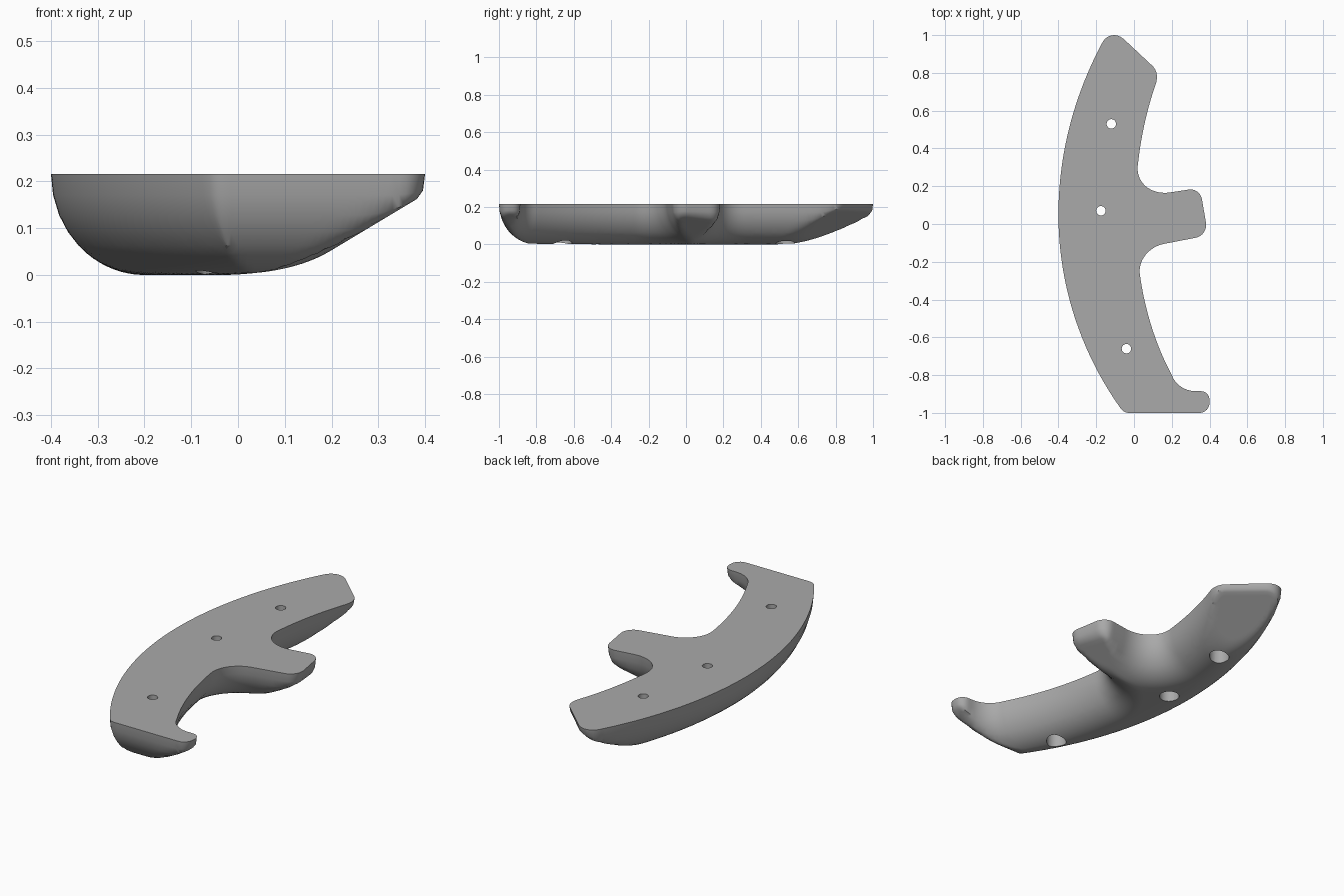
import bpy, bmesh, math
from mathutils import Vector, kdtree
from mathutils.geometry import delaunay_2d_cdt

TOP = 0.216       # height of the flat mounting face
FILLET = 0.2      # reach of the rounding under the outline
STEP = 0.015      # mesh spacing

if "Cube" in bpy.data.objects:
    bpy.data.objects.remove(bpy.data.objects["Cube"])

# Outline, counter-clockwise: (arc start, arc control, arc end), straight in between
ARCS = [
    ((.35, -1), (.4, -1), (.4, -.945)),
    ((.4, -.93), (.4, -.885), (.355, -.885)),
    ((.32, -.885), (.23, -.88), (.2, -.8)),
    ((.2, -.8), (.07, -.555), (.03, -.26)),
    ((.03, -.26), (.02, -.13), (.16, -.105)),
    ((.33, -.072), (.385, -.06), (.382, 0)),
    ((.36, .13), (.35, .187), (.295, .183)),
    ((.19, .167), (.0, .14), (.02, .31)),
    ((.02, .31), (.045, .54), (.115, .74)),
    ((.115, .74), (.135, .80), (.1, .835)),
    ((-.055, .98), (-.08, 1), (-.105, 1)),
    ((-.105, 1), (-.145, 1), (-.165, .965)),
    ((-.165, .965), (-.4, .53), (-.4, .05)),
    ((-.4, .05), (-.4, -.51), (-.075, -.97)),
    ((-.075, -.97), (-.055, -1), (-.03, -1)),
]
HOLES = [(-.12, .53), (-.175, .07), (-.04, -.66)]


def arc_points(a, c, b, count=60):
    """Rational curve that is a true circular arc when symmetric."""
    a, c, b = Vector(a), Vector(c), Vector(b)
    w = (c - a).normalized().dot((b - a).normalized())
    for i in range(count + 1):
        t = i / count
        k0, k1, k2 = (1 - t) ** 2, 2 * w * t * (1 - t), t * t
        yield (a * k0 + c * k1 + b * k2) / (k0 + k1 + k2)


def resample(points, step):
    """Even spacing round a closed path."""
    lengths = [(points[i] - points[i - 1]).length for i in range(len(points))]
    count = round(sum(lengths) / step)
    gap, travelled, result = sum(lengths) / count, 0.0, []
    for i, length in enumerate(lengths):
        while len(result) < count and len(result) * gap < travelled + length:
            f = (len(result) * gap - travelled) / length
            result.append(points[i - 1].lerp(points[i], f))
        travelled += length
    return result


def inward_normals(points):
    n = len(points)
    tangents = [(points[(i + 1) % n] - points[i - 1]).normalized() for i in range(n)]
    return [Vector((-t.y, t.x)) for t in tangents]


def smooth_min(a, b, k):
    k = max(min(k, a), 1e-6)
    h = max(k - abs(a - b), 0) / k
    return min(a, b) - h * h * k / 4


def depth(p, d):
    """Depth of the underside below the top, at distance d from the outline."""
    if d <= 0:
        return 0.0
    rounding = TOP * math.sqrt(1 - max(0, 1 - d / FILLET) ** 2)
    side_slant = TOP - 0.6 * (p.x - .112)
    end_slant = TOP - 0.41 * (p.x + p.y - .47)
    result = smooth_min(rounding, side_slant, .04)
    return min(TOP, max(0, smooth_min(result, end_slant, .04)))


# Outline samples and a distance lookup
path = [p for arc in ARCS for p in arc_points(*arc)]
path = [p for i, p in enumerate(path) if (p - path[i - 1]).length > 1e-6]
fine = resample(path, .002)
fine_normals = inward_normals(fine)
lookup = kdtree.KDTree(len(fine))
for i, p in enumerate(fine):
    lookup.insert(p.to_3d(), i)
lookup.balance()

# Plan points: the outline, close rings along it, then an even grid inside
rim = resample(path, STEP)
plan = [(p, 0.0) for p in rim]
for angle in (12, 24, 35, 45):
    d = FILLET * (1 - math.cos(math.radians(angle)))
    for p, n in zip(rim, inward_normals(rim)):
        q = p + n * d
        if lookup.find(q.to_3d())[2] > d * .97:
            plan.append((q, d))
for i in range(int(.8 / STEP) + 1):
    for j in range(int(2 / STEP) + 1):
        q = Vector((-.4 + i * STEP, -1 + j * STEP))
        _, index, d = lookup.find(q.to_3d())
        if d > .066 and (q - fine[index]).dot(fine_normals[index]) > 0:
            plan.append((q, d))

# Triangulate the plan and sink it into the rounded underside
count = len(rim)
loop = [(i, (i + 1) % count) for i in range(count)]
verts, _, faces, origin, _, _ = delaunay_2d_cdt([p for p, _ in plan], loop, [], 1, 1e-6)
bm = bmesh.new()
made, rim_verts = [], {}
for p, source in zip(verts, origin):
    d = plan[source[0]][1] if source else 0.0
    v = bm.verts.new((p.x, p.y, TOP - depth(p, d)))
    made.append(v)
    for s in source:
        if s < count:
            rim_verts[s] = v
for f in faces:
    bm.faces.new([made[i] for i in f])
bm.faces.new([rim_verts[i] for i in range(count)])
bmesh.ops.recalc_face_normals(bm, faces=bm.faces)
mesh = bpy.data.meshes.new("grip_panel")
bm.to_mesh(mesh)
bm.free()
grip = bpy.data.objects.new("grip_panel", mesh)
bpy.context.collection.objects.link(grip)

material = bpy.data.materials.new("plain grey")
material.use_nodes = True
grey = (.4, .4, .4, 1)
material.diffuse_color = grey
material.node_tree.nodes["Principled BSDF"].inputs["Base Color"].default_value = grey
mesh.materials.append(material)


def drill(x, y, radius, low, high):
    """Cut a round hole through the panel between two heights."""
    bpy.ops.mesh.primitive_cylinder_add(vertices=32, radius=radius, depth=high - low,
                                        location=(x, y, (low + high) / 2))
    cutter = bpy.context.object
    cutter.hide_render = True
    cutter.data.materials.append(material)
    bpy.context.view_layer.objects.active = grip
    cut = grip.modifiers.new("drill", "BOOLEAN")
    cut.operation, cut.solver, cut.object = "DIFFERENCE", "EXACT", cutter
    bpy.ops.object.modifier_apply(modifier=cut.name)
    bpy.data.objects.remove(cutter)


# Screw holes with wider counterbores from below
for x, y in HOLES:
    drill(x, y, .025, -.1, .4)
    drill(x, y, .05, -.1, .12)

bpy.ops.object.select_all(action="DESELECT")
grip.select_set(True)
bpy.context.view_layer.objects.active = grip
bpy.ops.object.shade_smooth_by_angle(angle=math.radians(40))
